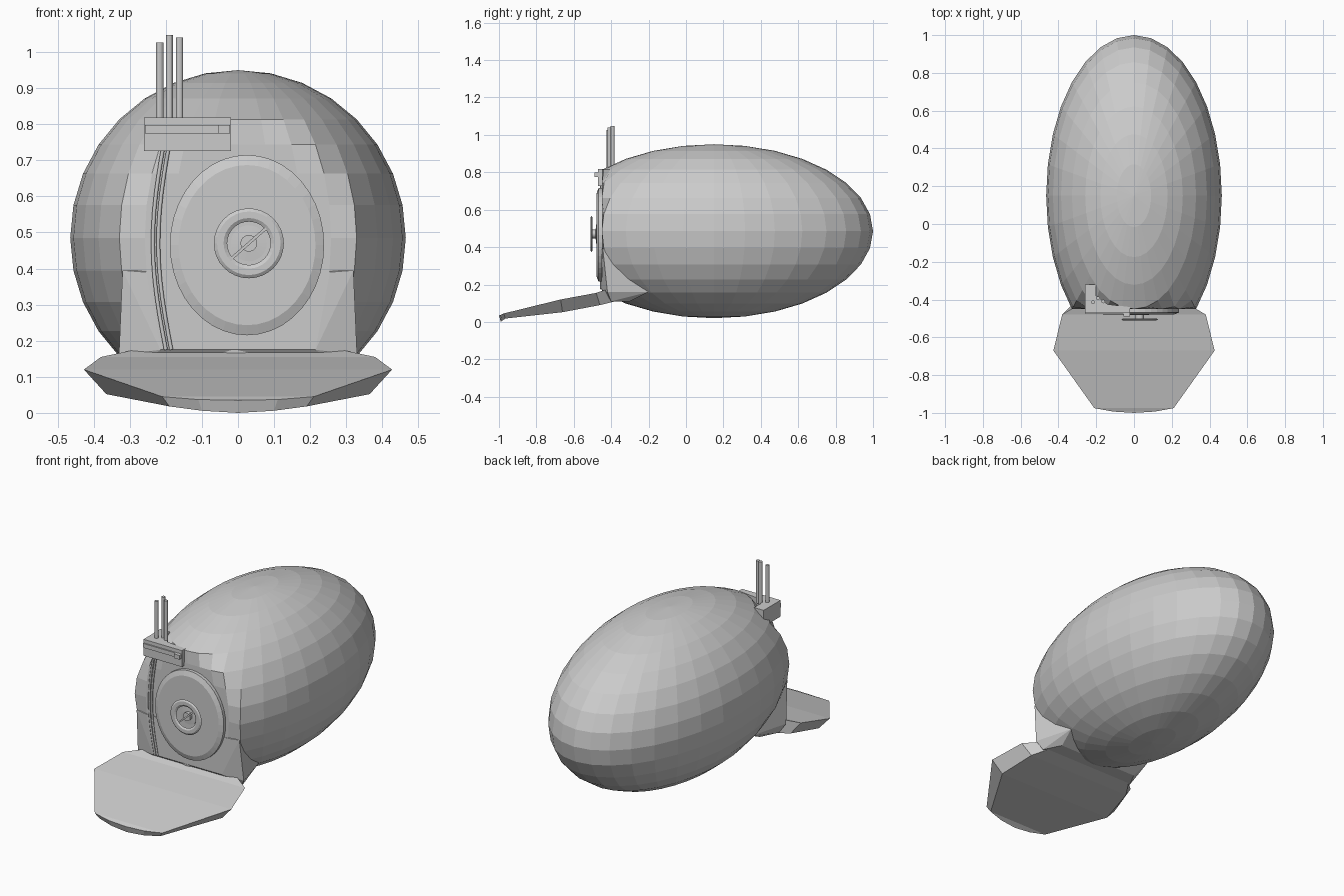
import bpy, bmesh
from math import sin, cos, pi
from mathutils import Matrix, Vector

if "Cube" in bpy.data.objects:
    bpy.data.objects.remove(bpy.data.objects["Cube"])


def finish(name, bm):
    bmesh.ops.recalc_face_normals(bm, faces=bm.faces)
    me = bpy.data.meshes.new(name)
    bm.to_mesh(me)
    bm.free()
    ob = bpy.data.objects.new(name, me)
    bpy.context.collection.objects.link(ob)
    return ob


def lathe_y(name, cx, cz, profile, n=32, sx=1.0, closed=False):
    """Revolve (radius, y) points about a y-axis; sx squeezes the width."""
    bm = bmesh.new()
    rings = [[bm.verts.new((cx + r * sx * cos(2 * pi * i / n), y, cz + r * sin(2 * pi * i / n)))
              for i in range(n)] for r, y in profile]
    pairs = list(zip(rings, rings[1:]))
    if closed:
        pairs.append((rings[-1], rings[0]))
    else:
        bm.faces.new(rings[0])
        bm.faces.new(rings[-1])
    for a, b in pairs:
        for i in range(n):
            j = (i + 1) % n
            bm.faces.new((a[i], a[j], b[j], b[i]))
    return finish(name, bm)


def prism(name, outline, z0, z1):
    bm = bmesh.new()
    lo = [bm.verts.new((x, y, z0)) for x, y in outline]
    hi = [bm.verts.new((x, y, z1)) for x, y in outline]
    bm.faces.new(lo)
    bm.faces.new(hi)
    for i in range(len(lo)):
        j = (i + 1) % len(lo)
        bm.faces.new((lo[i], lo[j], hi[j], hi[i]))
    return finish(name, bm)


def rect(x0, x1, y0, y1):
    return [(x0, y0), (x1, y0), (x1, y1), (x0, y1)]


# Egg-shaped hull with a flattened front
bm = bmesh.new()
bmesh.ops.create_uvsphere(bm, u_segments=32, v_segments=16, radius=1)
for v in bm.verts:
    v.co = Vector((v.co.x * 0.465, max(0.15 + v.co.y * 0.85, -0.45), 0.485 + v.co.z * 0.465))
finish("hull", bm)

# Fairing joining the hull to the ramp
bm = bmesh.new()
for x, y, z in [(.215, -.451, .175), (.255, -.451, .39), (.32, -.445, .395), (.30, -.40, .30),
                (.33, -.42, .16), (.27, -.2, .16), (.25, -.3, .11), (.30, -.40, .11)]:
    for s in (-1, 1):
        bm.verts.new((s * x, y, z))
bmesh.ops.convex_hull(bm, input=bm.verts)
finish("ramp_fairing", bm)

# Lowered entry ramp: matching half outlines for upper and lower faces
upper = [(.28, -.42, .176), (.38, -.48, .155), (.427, -.67, .12), (.21, -.975, .045),
         (.11, -.993, .037), (0, -1, .035)]
lower = [(.28, -.38, .11), (.33, -.46, .09), (.365, -.66, .052), (.19, -.965, .018),
         (.10, -.983, .006), (0, -.99, 0)]
bm = bmesh.new()
loops = []
for half in (upper, lower):
    pts = half + [(-x, y, z) for x, y, z in half[-2::-1]]
    vs = [bm.verts.new(p) for p in pts]
    loops.append(vs)
    n = len(vs)
    for k in range(n // 2):
        a, b = vs[k], vs[n - 1 - k]
        c, d = vs[k + 1], vs[n - 2 - k]
        bm.faces.new((a, b, d, c) if c is not d else (a, b, c))
a, b = loops
for i in range(len(a)):
    j = (i + 1) % len(a)
    bm.faces.new((a[i], a[j], b[j], b[i]))
finish("ramp", bm)

# Oval door with bevelled rim
lathe_y("door", .025, .465, [(.25, -.44), (.25, -.468), (.222, -.478)], 40, .855)

# Hand wheel: thin rounded ring, stem, and cross bar
lathe_y("wheel_ring", .03, .47, [(.097, -.505), (.088, -.511), (.070, -.511), (.060, -.505),
                                 (.070, -.499), (.088, -.499)], 32, closed=True)
lathe_y("wheel_hub", .03, .47, [(.05, -.477), (.05, -.481), (.023, -.483), (.023, -.501)], 24)
bm = bmesh.new()
bmesh.ops.create_cube(bm, size=1, matrix=Matrix.Translation((.03, -.504, .47))
                      @ Matrix.Rotation(-.72, 4, 'Y') @ Matrix.Diagonal((.128, .006, .008, 1)))
finish("wheel_bar", bm)

# Pair of curved cables running down beside the door
for k, dx in enumerate((-.007, .008)):
    cu = bpy.data.curves.new("cable", 'CURVE')
    cu.dimensions = '3D'
    cu.bevel_depth = .006
    cu.bevel_resolution = 1
    sp = cu.splines.new('POLY')
    sp.points.add(12)
    for i, p in enumerate(sp.points):
        t = i / 12
        x = -.197 - .034 * sin(pi * t) + .004 * (1 - t)
        p.co = (x + dx, -.453, .175 + .58 * t, 1)
    ob = bpy.data.objects.new(f"cable_{k + 1}", cu)
    bpy.context.collection.objects.link(ob)

# Antenna housing with front rail
prism("antenna_box", [(-.26, -.47), (-.02, -.47), (-.02, -.44), (-.14, -.425), (-.20, -.38),
                      (-.20, -.32), (-.26, -.32)], .726, .818)
prism("box_rail", rect(-.258, -.022, -.477, -.469), .774, .798)
prism("rail_end", rect(-.055, -.022, -.49, -.47), .774, .798)

# Three antennas
for k, (x, y, top) in enumerate([(-.217, -.415, 1.026), (-.19, -.393, 1.048), (-.162, -.41, 1.04)]):
    prism(f"antenna_{k + 1}", [(x + .01 * cos(i * pi / 6), y + .01 * sin(i * pi / 6))
                               for i in range(12)], .80, top)
